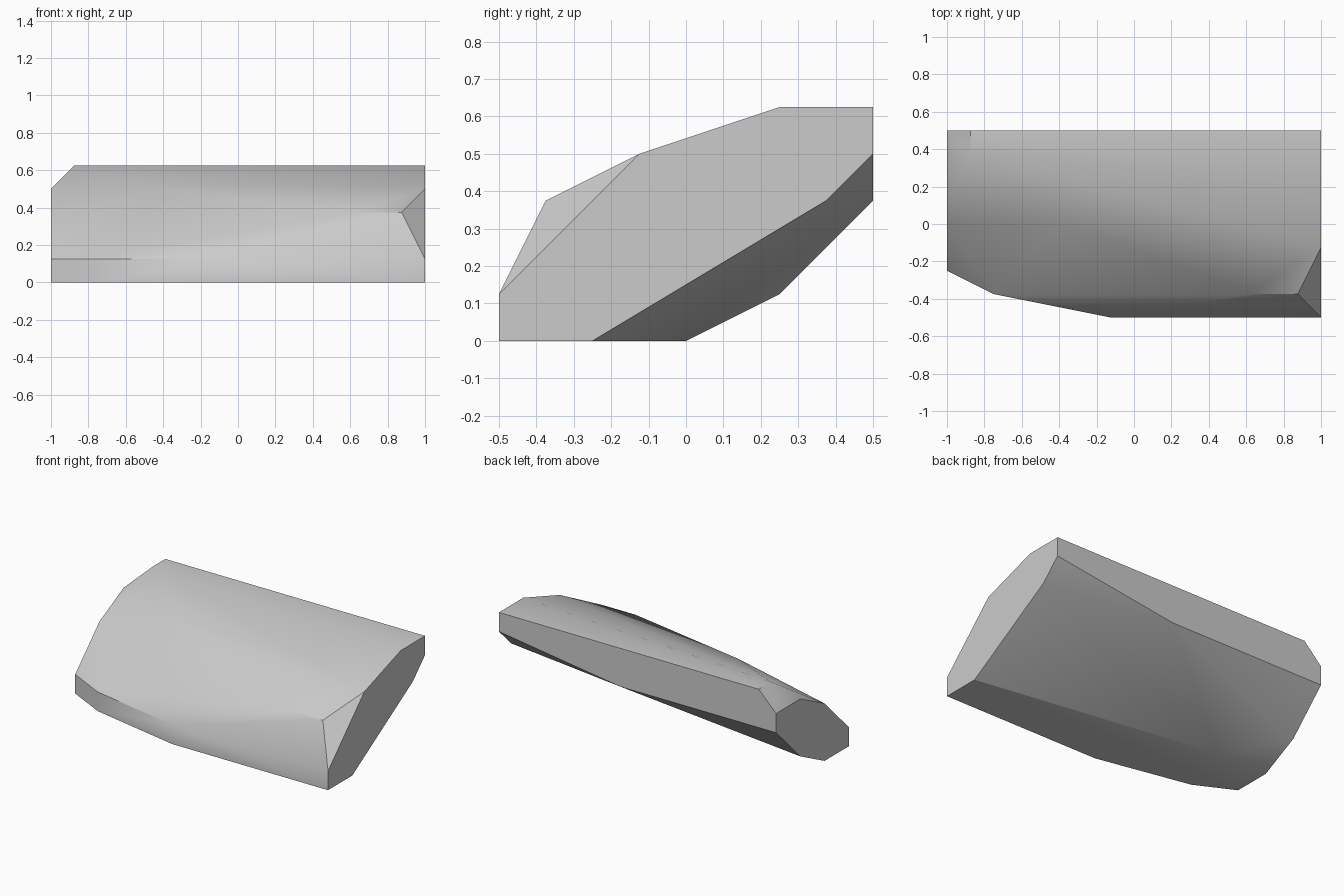
import bpy
import bmesh
import math

# Remove the default object
cube = bpy.data.objects.get("Cube")
if cube:
    bpy.data.objects.remove(cube, do_unlink=True)

UNIT = 1 / 8  # the stone's corners sit on a regular grid

# Left end outline as (y, z) grid steps
left_end = [(-4, 0), (-4, 1), (-1, 4), (2, 5), (4, 5), (4, 4), (3, 3), (-2, 0)]
# Right end outline, lower and smaller
right_end = [(4, 4), (4, 3), (2, 1), (0, 0), (-2, 0), (-2, 1), (0, 3), (2, 4)]
# Low front wall, rounding off towards the right end, as (x, y)
front_wall = [(-6, -3), (-1, -4)]
# Chipped corners and bends on the top, back and underside
chips = [(7, -3, 3), (5, -3, 3), (-3, 0, 4), (-7, 3, 5), (-7, 4, 5), (1, 4, 3), (-5, 0, 0)]

corners = [(8, y, z) for y, z in left_end]
corners += [(-8, y, z) for y, z in right_end]
corners += [(x, y, z) for x, y in front_wall for z in (0, 1)]
corners += chips


def make_material(name, colour):
    material = bpy.data.materials.new(name)
    material.use_nodes = True
    material.diffuse_color = colour
    shader = next(n for n in material.node_tree.nodes if n.type == "BSDF_PRINCIPLED")
    shader.inputs["Base Color"].default_value = colour
    return material


def make_hull(name, points, material):
    """Wrap a convex stone around the corner points."""
    bm = bmesh.new()
    for point in points:
        bm.verts.new([value * UNIT for value in point])
    bmesh.ops.convex_hull(bm, input=bm.verts[:])
    loose = [v for v in bm.verts if not v.link_faces]
    bmesh.ops.delete(bm, geom=loose, context="VERTS")
    # Merge the triangles of each flat face
    bmesh.ops.dissolve_limit(bm, angle_limit=math.radians(0.5),
                             verts=bm.verts[:], edges=bm.edges[:])
    bmesh.ops.recalc_face_normals(bm, faces=bm.faces[:])
    mesh = bpy.data.meshes.new(name)
    bm.to_mesh(mesh)
    bm.free()
    mesh.materials.append(material)
    obj = bpy.data.objects.new(name, mesh)
    bpy.context.collection.objects.link(obj)
    return obj


# Stone slab with soft bends and crisp broken edges
stone = make_hull("stone_slab", corners, make_material("stone grey", (0.6, 0.6, 0.6, 1)))
bpy.ops.object.select_all(action="DESELECT")
stone.select_set(True)
bpy.context.view_layer.objects.active = stone
bpy.ops.object.shade_smooth_by_angle(angle=math.radians(30))
